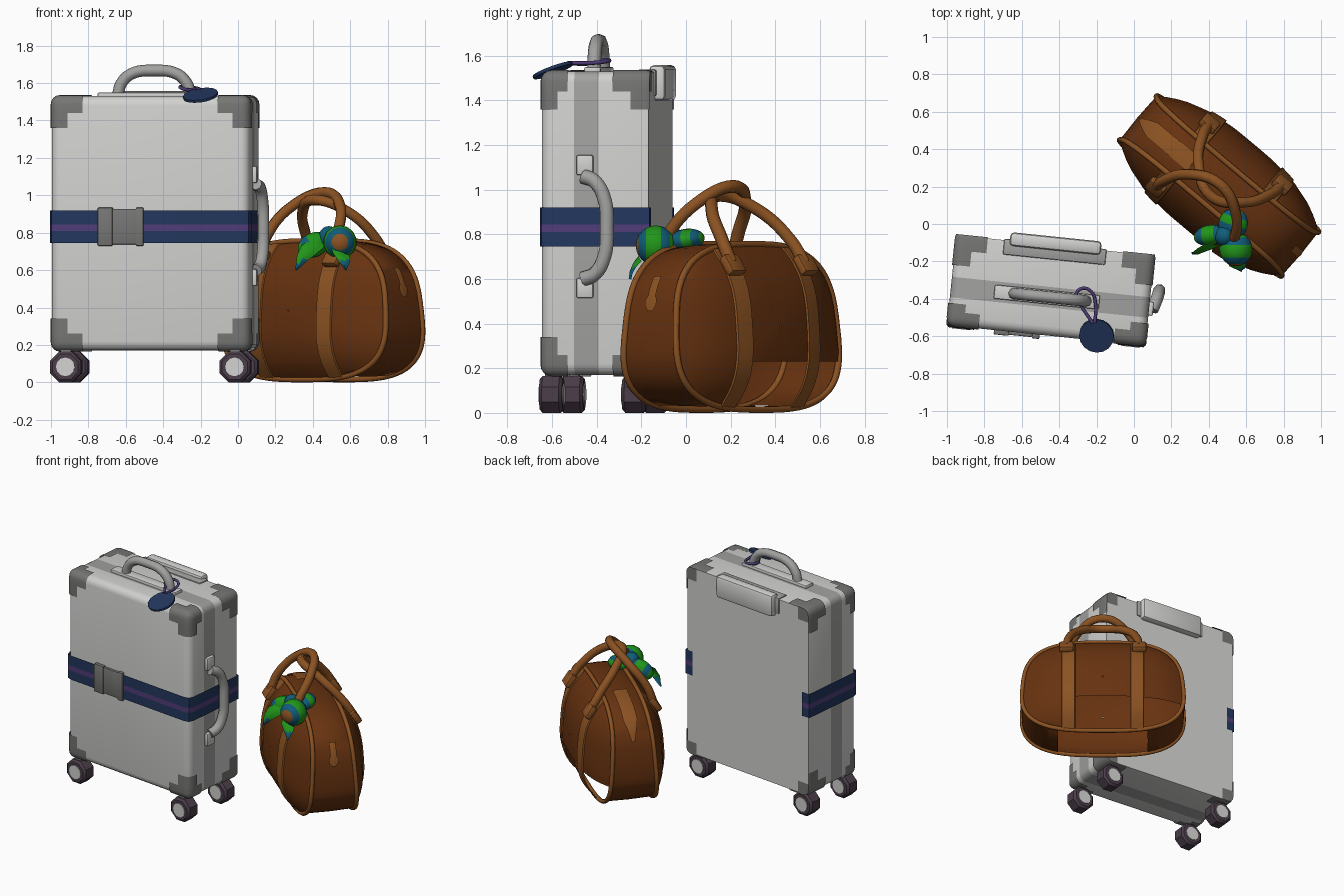
import bpy, bmesh, math
from mathutils import Matrix, Vector

if "Cube" in bpy.data.objects:
    bpy.data.objects.remove(bpy.data.objects["Cube"])


def material(name, r, g, b):
    m = bpy.data.materials.new(name)
    m.diffuse_color = (r, g, b, 1)
    m.use_nodes = True
    m.node_tree.nodes["Principled BSDF"].inputs["Base Color"].default_value = m.diffuse_color
    return m


SHELL = material("light grey", .64, .64, .63)
FRAME = material("mid grey", .36, .36, .355)
GUARD = material("dark grey", .18, .18, .175)
NAVY = material("navy", .016, .038, .11)
PURPLE = material("purple", .08, .045, .19)
WHEEL = material("wheel plum", .07, .048, .068)
BROWN = material("brown leather", .135, .032, .005)
TAN = material("tan leather", .26, .085, .016)
GREEN = material("green", .015, .3, .01)
TEAL = material("teal", .005, .11, .19)

CASE = Matrix.Translation((-.445, -.355, 0)) @ Matrix.Rotation(math.radians(-5.9), 4, 'Z')
BAG = Matrix.Translation((.455, .203, 0)) @ Matrix.Rotation(math.radians(-40), 4, 'Z')
WORLD = Matrix()


def finish(name, bm, M, mats, rule=None, angle=35):
    if rule:
        for f in bm.faces:
            f.material_index = rule(f.calc_center_median(), f.normal)
    me = bpy.data.meshes.new(name)
    bm.transform(M)
    bm.to_mesh(me)
    bm.free()
    for m in mats:
        me.materials.append(m)
    me.polygons.foreach_set("use_smooth", [True] * len(me.polygons))
    me.set_sharp_from_angle(angle=math.radians(angle))
    ob = bpy.data.objects.new(name, me)
    bpy.context.collection.objects.link(ob)


def box_bm(x, y, z, bevel=0, seg=2):
    bm = bmesh.new()
    bmesh.ops.create_cube(bm, size=1)
    for v in bm.verts:
        v.co = Vector([r[0] + (c + .5) * (r[1] - r[0]) for r, c in zip((x, y, z), v.co)])
    if bevel:
        bmesh.ops.bevel(bm, geom=bm.edges[:], offset=bevel, segments=seg, profile=.5, affect='EDGES')
    return bm


def box(name, x, y, z, mat, M, bevel=.008):
    finish(name, box_bm(x, y, z, bevel), M, [mat])


def cut(bm, axis, value, clear=False):
    co, no = Vector(), Vector()
    co[axis], no[axis] = value, 1
    bmesh.ops.bisect_plane(bm, geom=bm.verts[:] + bm.edges[:] + bm.faces[:], plane_co=co,
                           plane_no=no, clear_outer=clear)


def tube(name, pts, r, mat, M, cyclic=False):
    cu = bpy.data.curves.new(name, 'CURVE')
    cu.dimensions, cu.bevel_depth, cu.bevel_resolution = '3D', r, 2
    cu.resolution_u, cu.use_fill_caps = (2 if cyclic else 6), True
    sp = cu.splines.new('BEZIER')
    sp.bezier_points.add(len(pts) - 1)
    for p, co in zip(sp.bezier_points, pts):
        p.co, p.handle_left_type, p.handle_right_type = co, 'AUTO', 'AUTO'
    sp.use_cyclic_u = cyclic
    tmp = bpy.data.objects.new(name, cu)
    bpy.context.collection.objects.link(tmp)
    me = bpy.data.meshes.new_from_object(tmp.evaluated_get(bpy.context.evaluated_depsgraph_get()))
    bm = bmesh.new()
    bm.from_mesh(me)
    bpy.data.objects.remove(tmp)
    bpy.data.curves.remove(cu)
    bpy.data.meshes.remove(me)
    finish(name, bm, M, [mat], lambda c, n: 0, 50)


def disc_bm(r, depth, sides):
    bm = bmesh.new()
    bmesh.ops.create_cone(bm, cap_ends=True, segments=sides, radius1=r, radius2=r, depth=depth)
    return bm


def grid_bm(rows, closed=False):
    bm = bmesh.new()
    vs = [[bm.verts.new(p) for p in r] for r in rows]
    for a, b in zip(vs, vs[1:]):
        n = len(a)
        for i in range(n if closed else n - 1):
            j = (i + 1) % n
            bm.faces.new((a[i], a[j], b[j], b[i]))
    bmesh.ops.recalc_face_normals(bm, faces=bm.faces[:])
    return bm


# ---- Suitcase shell with a flat back and a grey frame strip
HX, HY, Z0, Z1 = .533, .242, .17, 1.53


def shell_bm(o):
    bm = box_bm((-HX - o, HX + o), (-HY - o, HY + .035), (Z0 - o, Z1 + o), .05, 4)
    cut(bm, 1, HY + o, True)
    bmesh.ops.holes_fill(bm, edges=[e for e in bm.edges if e.is_boundary], sides=0)
    return bm


bm = shell_bm(0)
cut(bm, 1, -.092)
cut(bm, 1, .018)
finish("suitcase_shell", bm, CASE, [SHELL, FRAME], lambda c, n: int(-.092 < c.y < .018))

# Corner guards, cut from a slightly larger shell
bm = shell_bm(.006)
for d in (.09, .17):
    for ax, val in ((0, HX - d), (0, d - HX), (2, Z0 + d), (2, Z1 - d)):
        cut(bm, ax, val)
for v in (-HY + .075, -HY + .12, HY - .08, HY - .16):
    cut(bm, 1, v)


def in_guard(c, n):
    a, b, h = HX - abs(c.x), HY - abs(c.y), min(c.z - Z0, Z1 - c.z)
    if n.y > .9:
        return a < .09 and h < .09
    return a < .17 and h < .17 and b < (.12 if c.y < 0 else .16) and \
        (a < .09) + (b < (.075 if c.y < 0 else .08)) + (h < .09) > 1


bmesh.ops.delete(bm, geom=[f for f in bm.faces if not in_guard(f.calc_center_median(), f.normal)],
                 context='FACES')
finish("corner_guards", bm, CASE, [GUARD])

# Luggage belt with purple stripe, and its buckle
half = [(.48, .249), (.541, .248), (.541, -.205), (.529, -.24), (.495, -.25)]
path = half + [(-u, v) for u, v in reversed(half)]
finish("belt", grid_bm([[(u, v, z) for u, v in path] for z in (.745, .81, .845, .92)]), CASE,
       [NAVY, PURPLE], lambda c, n: int(.81 < c.z < .845))
for i, (a, b, z, t) in enumerate(((-.28, -.2, .102, .265), (-.205, -.07, .095, .259), (-.075, -.035, .102, .265))):
    box(f"buckle_{i}", (a, b), (-t, -.235), (.832 - z, .832 + z), GUARD, CASE, .005)

# Top carry handle on its plate
box("top_handle_plate", (-.3, .265), (-.075, .0), (1.52, 1.55), SHELL, CASE)
tube("top_handle", [(-.195, -.037, 1.54), (-.175, -.037, 1.6), (-.12, -.037, 1.65), (0, -.037, 1.667),
                    (.12, -.037, 1.65), (.175, -.037, 1.6), (.195, -.037, 1.54)], .031, FRAME, CASE)

# Side carry handle with two mounts
for z in (.515, 1.065):
    box("side_handle_mount", (.525, .556), (-.08, -.005), (z, z + .09), SHELL, CASE)
tube("side_handle", [(.55, -.05, 1.06), (.565, .0, 1.04), (.575, .045, .97), (.578, .06, .83),
                     (.575, .045, .69), (.565, .0, .62), (.55, -.05, .6)], .033, FRAME, CASE)

# Telescopic pull handle at the back
box("pull_handle", (-.245, .245), (.215, .288), (1.4, 1.558), SHELL, CASE, .02)
box("pull_handle_base", (-.275, .275), (.165, .25), (1.42, 1.538), FRAME, CASE)

# Castor wheels
for u in (-.455, .455):
    for v in (-.2, .172):
        bm = disc_bm(.089, .104, 8)
        bmesh.ops.bevel(bm, geom=[e for e in bm.edges if abs(e.verts[0].co.z - e.verts[1].co.z) < .01],
                        offset=.014, segments=1, affect='EDGES')
        M = CASE @ Matrix.Translation((u, v, .0825)) @ Matrix.Rotation(math.pi / 2, 4, 'X')
        finish("castor_wheel", bm, M @ Matrix.Rotation(math.pi / 8, 4, 'Z'), [WHEEL])
        finish("castor_hub", disc_bm(.05, .112, 12), M, [SHELL])
        box("castor_fork", (u - .03, u + .03), (v - .03, v + .03), (.1, .19), GUARD, CASE)

# Luggage tag and strap
finish("luggage_tag", disc_bm(.094, .014, 16), Matrix.Translation((-.2, -.597, 1.535)) @
       Matrix.Rotation(math.radians(20), 4, 'X') @ Matrix.Rotation(math.radians(-8), 4, 'Y'), [NAVY])
tube("tag_strap", [(-.22, -.53, 1.568), (-.28, -.44, 1.565), (-.31, -.38, 1.58), (-.28, -.345, 1.58),
                   (-.23, -.36, 1.575), (-.205, -.43, 1.568), (-.21, -.53, 1.568)], .009, PURPLE, WORLD)

# ---- Travel bag: rounded outline in the long plane, bulging side panels
N, A, H, ZC = 48, .56, .37, .385


def outline(t, s=1):
    c, d = math.cos(t), math.sin(t)
    zz = s * math.copysign(abs(d) ** (2 / 3), d)
    return s * A * math.copysign(abs(c) ** (2 / 3), c) * (1 - .06 * zz), ZC + H * zz


def bulge(s, z):
    return .147 - .025 * (z - ZC) / H + .14 * (1 - s ** 3)


def panel(a, z):
    zz = (z - ZC) / H
    g = (abs(a / A / (1 - .06 * zz)) ** 3 + abs(zz) ** 3) ** (1 / 3)
    return bulge(min(g, 1), z)


def ring(s, k):
    pts = [outline(2 * math.pi * i / N, s) for i in range(N)]
    return [Vector((a, k * bulge(min(s, 1), z), z)) for a, z in pts]


S = [.01, .3, .55, .75, .85, .93, 1]
bm = grid_bm([ring(s, -1) for s in S] + [ring(1.008, 0)] + [ring(s, 1) for s in reversed(S)], True)
cut(bm, 2, .23)
cut(bm, 0, .22)


# the back panel is open low down, and the base is open
def opened(c):
    return (c.y > .15 and c.z < .23 and c.x < .22) or (abs(c.y) < .14 and c.z < .03)


bmesh.ops.delete(bm, geom=[f for f in bm.faces if opened(f.calc_center_median())], context='FACES')
finish("bag_body", bm, BAG, [BROWN], angle=50)

# grab handles lean inwards and cross near the top
HANDLES = {-1: [(.255, -.215, .67), (.245, -.17, .79), (.17, -.06, .94), (0, .01, 1.015)],
           1: [(.255, .215, .67), (.24, .15, .77), (.16, .02, .91), (0, -.07, .975)]}
for k in (-1, 1):
    tube("bag_piping", ring(1, k), .015, TAN, BAG, True)
    for c in (-.24, .24):
        # vertical leather bands
        rows = [[(c + da, k * (panel(c + da, z) + (.001 if abs(da) > .045 else .009)), z)
                 for da in (-.048, -.044, 0, .044, .048)]
                for z in [.02 + .722 * i / 20 for i in range(21)]]
        finish("leather_band", grid_bm(rows), BAG, [TAN])
        # handle tabs
        tab = BAG @ Matrix.Translation((c * 1.06, k * .222, .665)) @ Matrix.Rotation(k * .6, 4, 'X')
        box("handle_tab", (-.05, .05), (-.022, .022), (-.05, .045), TAN, tab, .012)
    pts = HANDLES[k]
    tube("grab_handle", [(-a, n, z) for a, n, z in pts] + pts[-2::-1], .029, TAN, BAG)
    # end tongues of the top zip: a slim pull on one end, a broad flap on the other
    ends = []
    for i in range(9):
        if k > 0:
            a, z = outline(.08 + i * .05, 1.02)
            w = (.012, .032, .034, .022)[min(i, 3)]
        else:
            a, z = outline(.26 + i * .14, 1.02)
            w = .01 + .038 * min(1, i / 3)
        ends.append([(k * (a + .006), -w, z), (k * (a + .01), 0, z + .003), (k * (a + .006), w, z)])
    finish("end_tongue", grid_bm(ends), BAG, [TAN])


# ---- Scarf tied at the front handle: lobes with coloured rings, knot and tails
def lobe(name, pos, size, facing, steps):
    bm = bmesh.new()
    bmesh.ops.create_uvsphere(bm, u_segments=14, v_segments=12, radius=1)
    R = Vector(facing).to_track_quat('Z', 'Y').to_matrix().to_4x4()
    M = Matrix.Translation(pos) @ R @ Matrix.Diagonal((*size, 1))
    finish(name, bm, M, [TAN, TEAL, GREEN],
           lambda c, n: steps[min(int(math.acos(max(-1, min(1, c.normalized().z))) / math.pi * 12), 11)], 60)


lobe("scarf_front_lobe", (.545, -.135, .75), (.09, .09, .09), (0, -1, 0), [0, 0, 1, 1, 2, 2, 2, 1, 1, 2, 2, 2])
lobe("scarf_left_lobe", (.405, -.06, .735), (.055, .065, .09), (-1, -.2, -.45), [2, 2, 2, 1, 1, 2, 2, 2, 1, 1, 1, 1])
lobe("scarf_rear_lobe", (.53, .0, .775), (.08, .05, .085), (.2, .6, .1), [2, 2, 1, 1, 2, 2, 1, 1, 1, 1, 1, 1])
lobe("scarf_knot", (.485, -.065, .775), (.055, .055, .06), (0, 0, 1), [1] * 12)
tails = [[(.43, -.1, .745, .04), (.385, -.13, .715, .045), (.345, -.15, .665, .03), (.31, -.15, .6, .004)],
         [(.545, -.2, .70, .05), (.555, -.225, .67, .045), (.565, -.24, .635, .025), (.575, -.245, .6, .004)]]
for t in tails:
    bm = grid_bm([[(x - w, y, z + .4 * w), (x, y - .012, z), (x + w, y, z - .4 * w)] for x, y, z, w in t])
    bmesh.ops.subdivide_edges(bm, edges=bm.edges[:], cuts=1, use_grid_fill=True)
    finish("scarf_tail", bm, WORLD, [GREEN, TEAL], lambda c, n: int(c.z < .65), 60)
